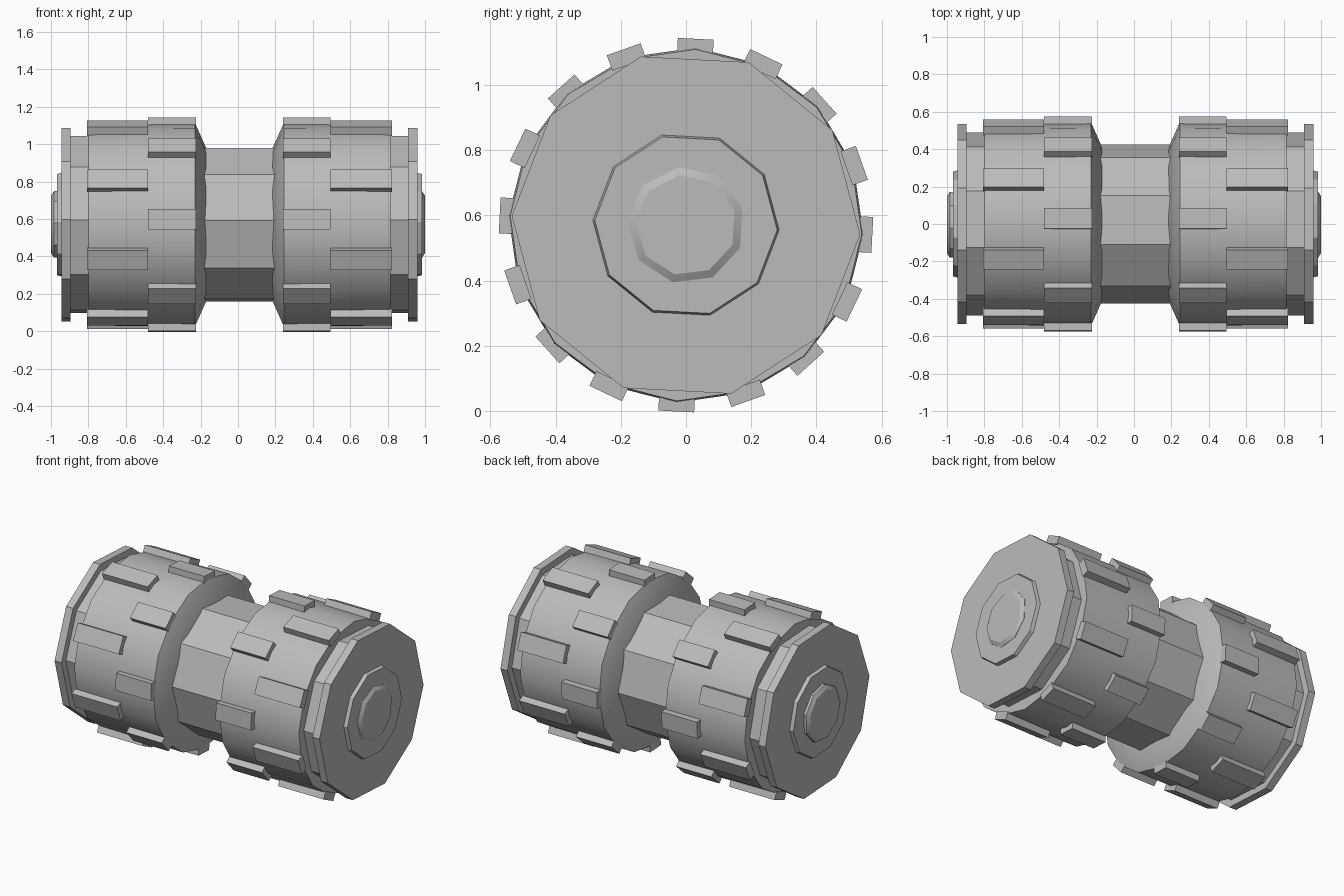
import bpy, bmesh, math
from mathutils import Matrix, Vector

cube = bpy.data.objects.get("Cube")
if cube:
    bpy.data.objects.remove(cube)

AXIS_Z = 0.57
PHASE = math.radians(177)

grey = bpy.data.materials.new("plain_grey")
grey.use_nodes = True
grey.diffuse_color = (0.5, 0.5, 0.5, 1)
grey.node_tree.nodes["Principled BSDF"].inputs["Base Color"].default_value = (0.5, 0.5, 0.5, 1)


def finish(name, bm):
    bmesh.ops.recalc_face_normals(bm, faces=bm.faces)
    mesh = bpy.data.meshes.new(name)
    bm.to_mesh(mesh)
    bm.free()
    mesh.materials.append(grey)
    obj = bpy.data.objects.new(name, mesh)
    bpy.context.collection.objects.link(obj)
    bpy.ops.object.select_all(action='DESELECT')
    obj.select_set(True)
    bpy.context.view_layer.objects.active = obj
    bpy.ops.object.shade_smooth_by_angle(angle=math.radians(30))
    return obj


def lathe(name, profile, sides, phase=PHASE):
    """Closed solid turned round the x axis from (x, radius) pairs."""
    bm = bmesh.new()
    rings = []
    for x, r in profile:
        angles = [phase + math.tau * i / sides for i in range(sides)]
        rings.append([bm.verts.new((x, r * math.cos(a), AXIS_Z + r * math.sin(a)))
                      for a in angles])
    for a, b in zip(rings, rings[1:]):
        for i in range(sides):
            j = (i + 1) % sides
            bm.faces.new((a[i], a[j], b[j], b[i]))
    bm.faces.new(rings[0])
    bm.faces.new(rings[-1])
    return finish(name, bm)


def treads(name, rows, thickness=0.05, width=0.11, top=0.572):
    """Rows of raised blocks; each row is (x start, x end, angle offset)."""
    bm = bmesh.new()
    for x0, x1, offset in rows:
        for k in range(8):
            angle = PHASE + offset + k * math.tau / 8
            place = (Matrix.Translation((0, 0, AXIS_Z))
                     @ Matrix.Rotation(angle, 4, 'X')
                     @ Matrix.Translation(((x0 + x1) / 2, top - thickness / 2, 0))
                     @ Matrix.Diagonal((abs(x1 - x0), thickness, width, 1)))
            bmesh.ops.create_cube(bm, size=1, matrix=place)
    return finish(name, bm)


# Narrow waist joining both drums
lathe("centre_core", [(-0.22, 0.425), (0.24, 0.425)], 10)

# One drum per side, the left one sitting slightly further out
for side, s, shift in (("right", -1, 0), ("left", 1, 0.015)):
    def at(x):
        return s * (x + shift)

    lathe(side + "_drum", [(at(0.17), 0.41), (at(0.23), 0.545), (at(0.80), 0.54)], 16)
    lathe(side + "_neck", [(at(0.78), 0.49), (at(0.91), 0.49)], 10)
    lathe(side + "_end_disc", [(at(0.895), 0.535), (at(0.945), 0.535)], 10)
    lathe(side + "_hub", [(at(0.93), 0.29), (at(0.968), 0.28)], 10)
    lathe(side + "_hub_cap", [(s * 0.95, 0.18), (s * 0.985, 0.18), (s, 0.155)], 9)
    treads(side + "_treads", [(at(0.225), at(0.48), 0),
                              (at(0.48), at(0.808), math.tau / 16)])
